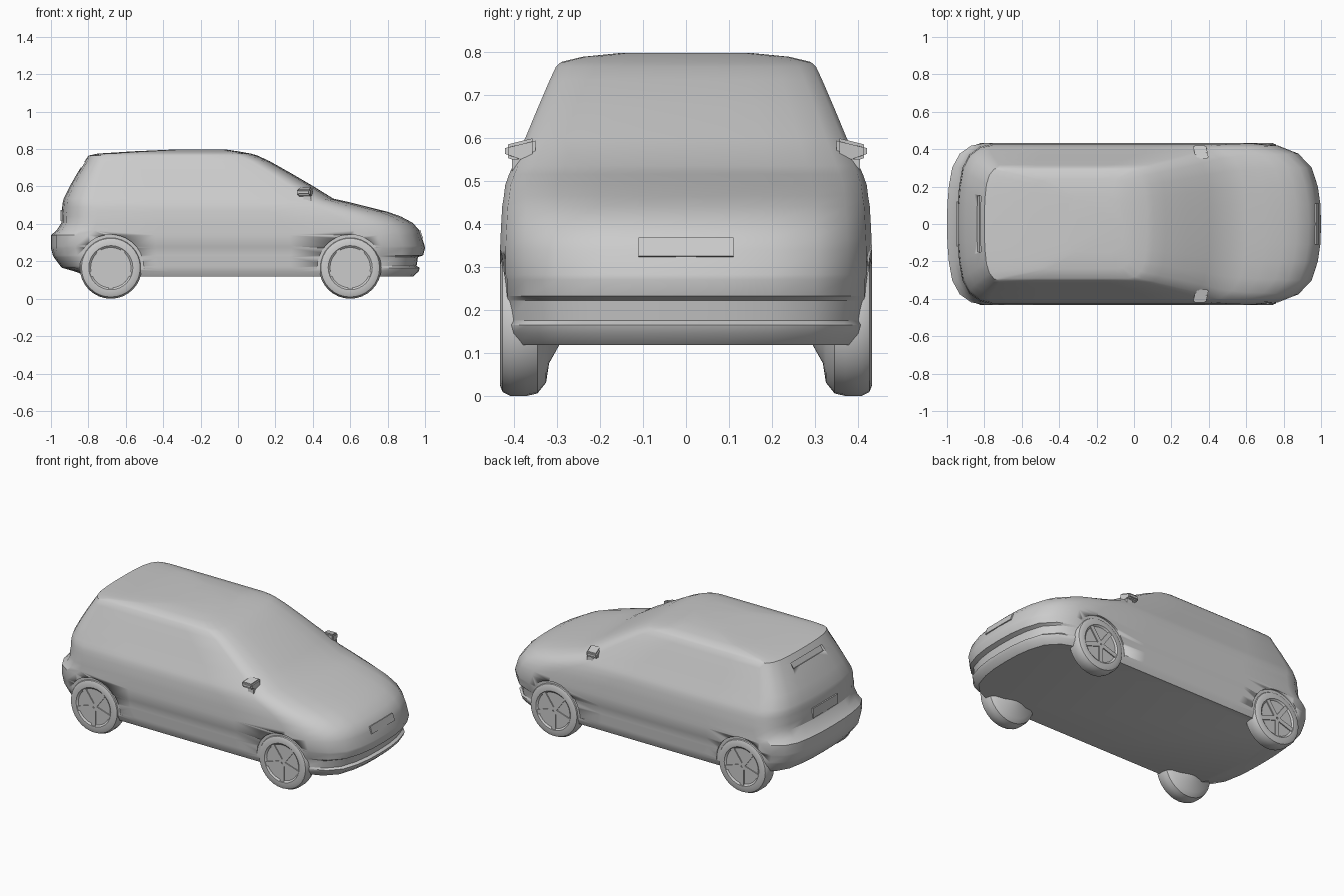
import bpy, bmesh, math
from math import cos, sin, pi, radians
from mathutils import Matrix, Vector

cube = bpy.data.objects.get("Cube")
if cube:
    bpy.data.objects.remove(cube, do_unlink=True)

GREY = (0.6, 0.6, 0.6, 1)
grey = bpy.data.materials.new("plain grey")
grey.use_nodes = True
grey.diffuse_color = GREY
grey.node_tree.nodes["Principled BSDF"].inputs["Base Color"].default_value = GREY


def finish(name, bm, angle=30):
    bmesh.ops.recalc_face_normals(bm, faces=bm.faces)
    mesh = bpy.data.meshes.new(name)
    bm.to_mesh(mesh)
    bm.free()
    ob = bpy.data.objects.new(name, mesh)
    bpy.context.collection.objects.link(ob)
    mesh.materials.append(grey)
    bpy.ops.object.select_all(action='DESELECT')
    ob.select_set(True)
    bpy.context.view_layer.objects.active = ob
    bpy.ops.object.shade_smooth_by_angle(angle=radians(angle))
    return ob


def loft(bm, rings):
    """Join closed rings of points and cap both ends."""
    loops = [[bm.verts.new(p) for p in ring] for ring in rings]
    for a, b in zip(loops, loops[1:]):
        for i in range(len(a)):
            j = (i + 1) % len(a)
            bm.faces.new((a[i], a[j], b[j], b[i]))
    bm.faces.new(loops[0])
    bm.faces.new(loops[-1])


def box(bm, center, size, rot=Matrix()):
    m = Matrix.Translation(center) @ rot @ Matrix.Diagonal((*size, 1))
    return bmesh.ops.create_cube(bm, size=1, matrix=m)["verts"]


# Plan outline of the car: corner shape as (depth, width) fractions
CORNER = [(0, 0), (.01, .25), (.05, .47), (.14, .7), (.34, .87), (.65, .97), (1, 1)]


def outline(z, front, rear, w, df, dr):
    half = [(front - df * d, w * f) for d, f in CORNER]
    a, b = front - df, rear + dr
    half += [(a + (b - a) * t, w) for t in (.25, .5, .75)]
    half += [(rear + dr * d, w * f) for d, f in reversed(CORNER)]
    return [(x, y, z) for x, y in half] + [(x, -y, z) for x, y in half[-2:0:-1]]


# Body levels: height, nose x, tail x, half width, nose and tail corner depth
LEVELS = [
    (.118, .935, -.80, .405, .33, .15),
    (.145, .965, -.87, .418, .33, .18),
    (.165, .972, -.94, .422, .33, .20),
    (.175, .955, -.95, .423, .33, .20),
    (.222, .962, -.985, .426, .33, .20),
    (.232, .990, -.99, .427, .35, .20),
    (.270, 1.00, -1.0, .427, .35, .20),
    (.282, .998, -1.0, .432, .35, .20),
    (.340, .980, -1.0, .432, .35, .20),
    (.365, .970, -.97, .431, .35, .20),
    (.405, .935, -.945, .429, .35, .19),
    (.440, .870, -.945, .427, .34, .19),
    (.465, .800, -.942, .423, .32, .19),
    (.490, .700, -.940, .420, .28, .18),
    (.515, .600, -.937, .411, .22, .17),
    (.535, .510, -.932, .402, .15, .16),
    (.600, .405, -.90, .373, .12, .14),
    (.670, .285, -.86, .344, .11, .12),
    (.735, .170, -.82, .316, .10, .10),
    (.765, .105, -.80, .302, .10, .08),
    (.776, .070, -.75, .290, .10, .08),
    (.788, .000, -.56, .240, .10, .10),
    (.797, -.06, -.36, .150, .06, .06),
]
bm = bmesh.new()
loft(bm, [outline(*lv) for lv in LEVELS])
body = finish("car_body", bm)

WHEEL_X = (-.68, .60)
WHEEL_Z = .166

# Shallow wheel arches, and the slot at the top of the tailgate
bm = bmesh.new()
for x in WHEEL_X:
    for s in (1, -1):
        m = Matrix.Translation((x, s * .465, WHEEL_Z)) @ Matrix.Rotation(pi / 2, 4, 'X')
        bmesh.ops.create_cone(bm, cap_ends=True, segments=40, radius1=.177,
                              radius2=.177, depth=.09, matrix=m)
box(bm, (-.838, 0, .722), (.05, .30, .034), Matrix.Rotation(radians(30), 4, 'Y'))
cutter = finish("recess_cutter", bm)
cutter.hide_render = True
mod = body.modifiers.new("recesses", 'BOOLEAN')
mod.operation = 'DIFFERENCE'
mod.solver = 'EXACT'
mod.object = cutter
bpy.context.view_layer.objects.active = body
bpy.ops.object.modifier_apply(modifier=mod.name)
bpy.data.objects.remove(cutter, do_unlink=True)

# Wheels: turned tyre with a dished rim and spokes; profile is (y, radius)
TYRE = [(.29, .04), (.318, .09), (.325, .135), (.345, .16), (.37, .166), (.408, .166),
        (.426, .157), (.432, .142), (.432, .118), (.424, .108), (.424, .02)]
for end, x in zip(("rear", "front"), WHEEL_X):
    for side, s in (("left", 1), ("right", -1)):
        bm = bmesh.new()
        rings = [[(x + r * cos(k * pi / 16), s * y, WHEEL_Z + r * sin(k * pi / 16))
                  for k in range(32)] for y, r in TYRE]
        loft(bm, rings)
        for k in range(5):
            rot = Matrix.Rotation(k * 2 * pi / 5 + pi / 2, 4, 'Y')
            c = Vector((x, s * .424, WHEEL_Z)) + rot @ Vector((.06, 0, 0))
            box(bm, c, (.11, .012, .026), rot)
        finish(f"{end}_{side}_wheel", bm)

# Door mirrors: wedges narrowing toward the outer tip
for side, s in (("left", 1), ("right", -1)):
    bm = bmesh.new()
    for v in box(bm, (.365, s * .385, .553), (.07, .07, .07)):
        if v.co.y * s > .385:
            v.co.z = .553 + (v.co.z - .553) * .4 + .016
            v.co.x -= .015
        else:
            v.co.z += .012
    bmesh.ops.bevel(bm, geom=bm.edges[:], offset=.007, segments=2, affect='EDGES')
    finish(f"{side}_mirror", bm)
    # Mirror stalk
    bm = bmesh.new()
    box(bm, (.37, s * .392, .525), (.04, .025, .05))
    finish(f"{side}_mirror_stalk", bm)

# Bonnet edge ledge and number plate panel on the nose, tail plate on the tailgate
bm = bmesh.new()
box(bm, (.978, 0, .345), (.008, .22, .045), Matrix.Rotation(radians(-18), 4, 'Y'))
finish("nose_panel", bm)
bm = bmesh.new()
box(bm, (-.945, 0, .445), (.008, .24, .06))
finish("tail_panel", bm)
